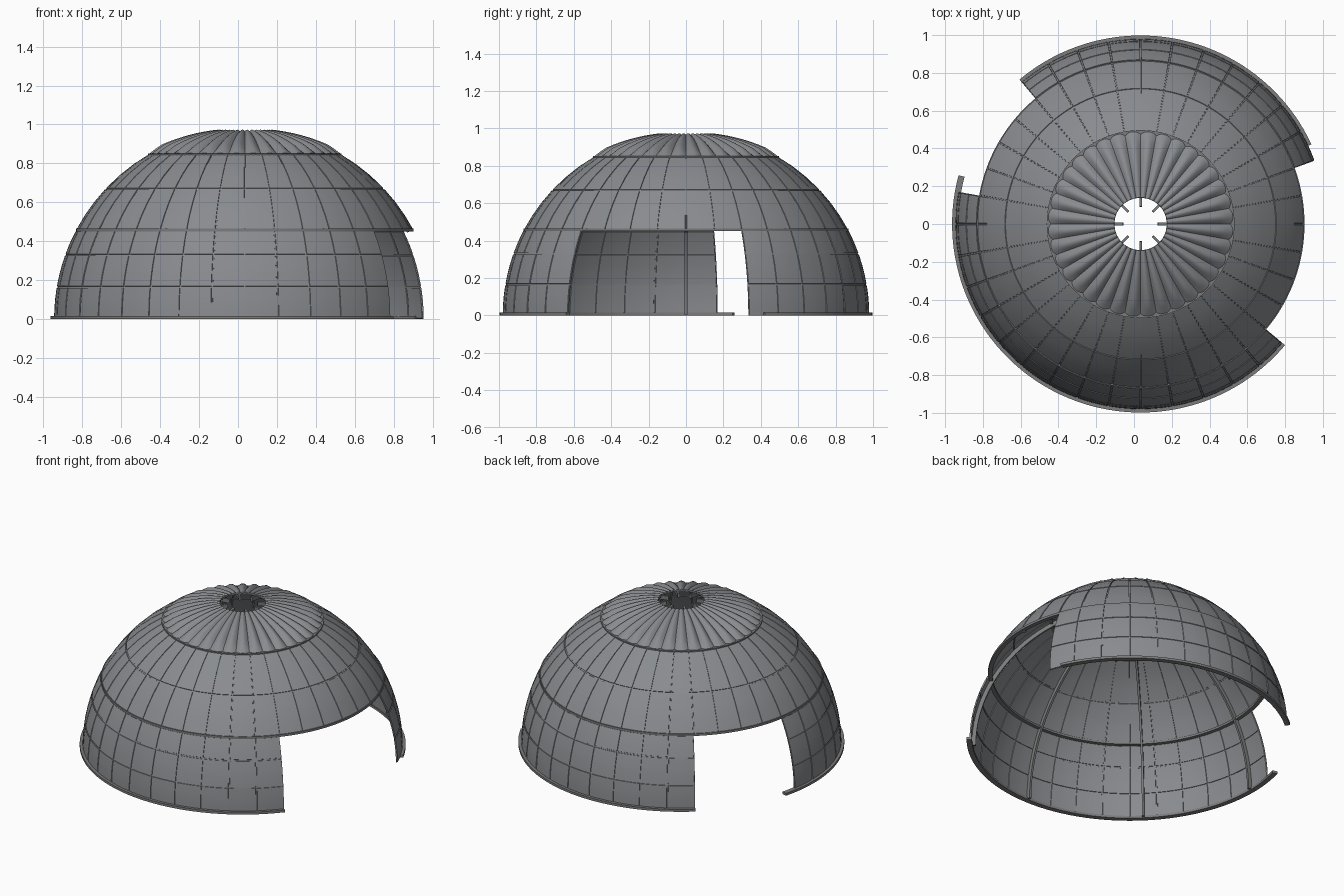
import bpy, bmesh, math
from math import sin, cos, radians, degrees, asin

if "Cube" in bpy.data.objects:
    bpy.data.objects.remove(bpy.data.objects["Cube"])

CX = 0.035          # dome axis
R = 0.98            # outer shell radius
GAP = 0.22          # half width of a panel seam, degrees
DEPTH = 0.004       # seam depth


def material(name, rgb):
    m = bpy.data.materials.new(name)
    m.diffuse_color = (*rgb, 1)
    m.use_nodes = True
    m.node_tree.nodes["Principled BSDF"].inputs["Base Color"].default_value = m.diffuse_color
    return m


GREY = material("panel grey", (0.25, 0.26, 0.275))
FRAME = material("frame grey", (0.2, 0.2, 0.205))


def point(r, lat, lon):
    a, b = radians(lat), radians(lon)
    return (CX + r * cos(a) * cos(b), r * cos(a) * sin(b), r * sin(a))


def finish(name, bm, mat, angle=30):
    bmesh.ops.recalc_face_normals(bm, faces=bm.faces)
    me = bpy.data.meshes.new(name)
    bm.to_mesh(me)
    bm.free()
    me.materials.append(mat)
    ob = bpy.data.objects.new(name, me)
    bpy.context.collection.objects.link(ob)
    bpy.ops.object.select_all(action='DESELECT')
    ob.select_set(True)
    bpy.context.view_layer.objects.active = ob
    bpy.ops.object.shade_smooth_by_angle(angle=radians(angle))
    return ob


def stations(marks, sub):
    """Angles along a row of panels, with a narrow groove at every mark."""
    out = []
    for a, b in zip(marks, marks[1:]):
        out += [(a, True), (a + GAP, True), (a + GAP + 0.06, False)]
        lo, hi = a + GAP + 0.06, b - GAP - 0.06
        out += [(lo + (hi - lo) * k / sub, False) for k in range(1, sub)]
        out += [(hi, False), (b - GAP, True)]
    return out + [(marks[-1], True)]


def shell(name, heights, lon0, lon1, thick=0.01):
    """Grooved spherical panels, closed with an inner skin and edges."""
    lats = stations([degrees(asin(h / R)) for h in heights], 3)
    lons = stations(list(range(lon0, lon1 + 1, 10)), 3)
    closed = lon1 - lon0 == 360
    if closed:
        lons.pop()
    bm = bmesh.new()
    skins = []
    for inset in (0, thick):
        skins.append([[bm.verts.new(point(
            R - inset - (DEPTH if (ga or gb) else 0) * (1 if inset == 0 else -1),
            la, lo)) for lo, gb in lons] for la, ga in lats])
    n, m = len(lons), len(lats)
    cols = n if closed else n - 1
    for s in skins:
        for i in range(m - 1):
            for j in range(cols):
                k = (j + 1) % n
                bm.faces.new((s[i][j], s[i][k], s[i + 1][k], s[i + 1][j]))
    a, b = skins
    for i in (0, m - 1):
        for j in range(cols):
            k = (j + 1) % n
            bm.faces.new((a[i][j], a[i][k], b[i][k], b[i][j]))
    if not closed:
        for j in (0, n - 1):
            for i in range(m - 1):
                bm.faces.new((a[i][j], a[i + 1][j], b[i + 1][j], b[i][j]))
    return finish(name, bm, GREY)


def ring(name, r0, r1, z0, z1, lon0, lon1):
    """Rectangular section swept around the dome axis."""
    bm = bmesh.new()
    n = max(2, int((lon1 - lon0) / 2.5))
    closed = lon1 - lon0 == 360
    rows = []
    for i in range(n if closed else n + 1):
        t = radians(lon0 + (lon1 - lon0) * i / n)
        rows.append([bm.verts.new((CX + r * cos(t), r * sin(t), z))
                     for r, z in ((r0, z0), (r1, z0), (r1, z1), (r0, z1))])
    for i in range(n):
        p, q = rows[i], rows[(i + 1) % len(rows)]
        for k in range(4):
            l = (k + 1) % 4
            bm.faces.new((p[k], q[k], q[l], p[l]))
    if not closed:
        bm.faces.new(rows[0])
        bm.faces.new(rows[-1])
    return finish(name, bm, FRAME)


# Panelled shell: full upper band, and two lower walls between the openings
LOW = [0.0, 0.165, 0.33, 0.455]
shell("upper_shell", [0.455, 0.67, 0.85], 0, 360)
shell("back_wall", LOW, 20, 130)
shell("front_wall", LOW, 170, 320)

# Base rails, offset from the wall ends, and the ring above the openings
ring("back_base_rail", 0.965, 0.998, 0.0, 0.016, 25, 130)
ring("front_base_rail", 0.965, 0.998, 0.0, 0.016, 165, 320)
ring("lintel_ring", 0.84, 0.868, 0.45, 0.465, 0, 360)
ring("cap_ring", 0.47, 0.497, 0.835, 0.852, 0, 360)

# Fluted cap with an open oculus
bm = bmesh.new()
lat0, lat1 = degrees(asin(0.85 / R)), 81.8
STEPS, AROUND = 10, 36 * 8
skins = []
for inner in (0, 1):
    skin = []
    for i in range(STEPS + 1):
        lat = lat0 + (lat1 - lat0) * i / STEPS
        bulge = 0.026 * cos(radians(lat)) / 0.5 * min(1, 0.3 + i * 0.35)
        skin.append([bm.verts.new(point(
            R - 0.002 - 0.01 * inner + bulge * (abs(sin(math.pi * j / 8)) - 0.3),
            lat, j * 360 / AROUND)) for j in range(AROUND)])
    skins.append(skin)
for s in skins:
    for i in range(STEPS):
        for j in range(AROUND):
            k = (j + 1) % AROUND
            bm.faces.new((s[i][j], s[i][k], s[i + 1][k], s[i + 1][j]))
for i in (0, STEPS):
    for j in range(AROUND):
        k = (j + 1) % AROUND
        bm.faces.new((skins[0][i][j], skins[0][i][k], skins[1][i][k], skins[1][i][j]))
finish("fluted_cap", bm, GREY, 40)

# Curved inner ribs, stopping at the lintel where there is an opening
for n in range(8):
    lon = n * 45
    start = 28 if lon in (0, 135) else 0.3
    bm = bmesh.new()
    rows = []
    for i in range(25):
        lat = radians(start + (84.5 - start) * i / 24)
        t = radians(lon)
        row = []
        for r, w in ((0.945, -0.007), (0.972, -0.007), (0.972, 0.007), (0.945, 0.007)):
            d = r * cos(lat)
            row.append(bm.verts.new((CX + d * cos(t) - w * sin(t),
                                     d * sin(t) + w * cos(t), r * sin(lat))))
        rows.append(row)
    for p, q in zip(rows, rows[1:]):
        for k in range(4):
            l = (k + 1) % 4
            bm.faces.new((p[k], q[k], q[l], p[l]))
    bm.faces.new(rows[0])
    bm.faces.new(rows[-1])
    finish("inner_rib", bm, FRAME)
